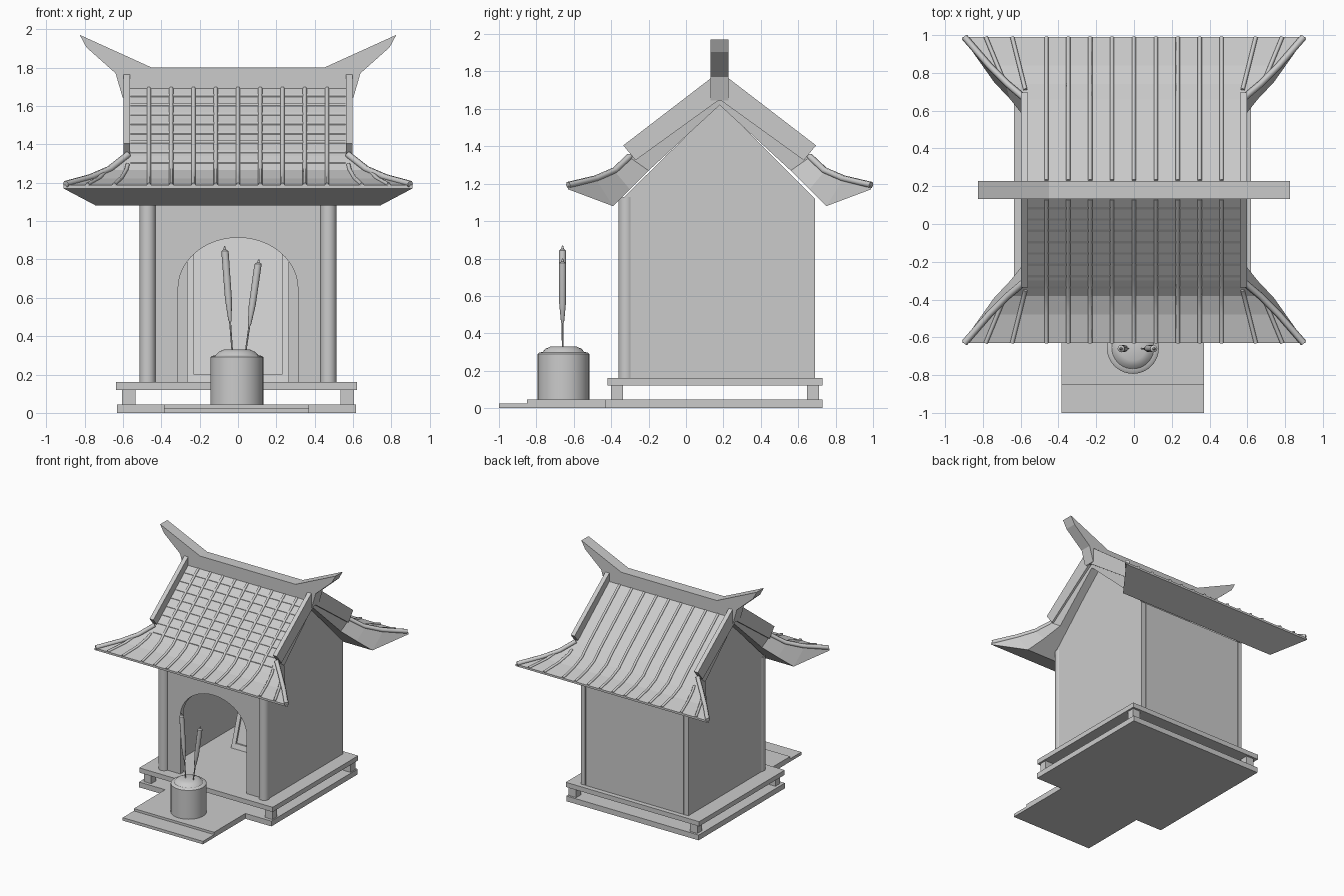
import bpy, bmesh, math
from mathutils import Vector

if "Cube" in bpy.data.objects:
    bpy.data.objects.remove(bpy.data.objects["Cube"])

CY = 0.18  # y of the roof ridge


def make(name, bm, smooth=False):
    bmesh.ops.remove_doubles(bm, verts=bm.verts, dist=1e-5)
    bmesh.ops.recalc_face_normals(bm, faces=bm.faces)
    me = bpy.data.meshes.new(name)
    bm.to_mesh(me)
    bm.free()
    ob = bpy.data.objects.new(name, me)
    bpy.context.collection.objects.link(ob)
    if smooth:
        bpy.ops.object.select_all(action='DESELECT')
        bpy.context.view_layer.objects.active = ob
        ob.select_set(True)
        bpy.ops.object.shade_smooth_by_angle(angle=math.radians(35))
    return ob


def prism(name, pts, axis, lo, hi):
    """Extrude a 2D outline along 'x' (outline in y,z) or 'y' (outline in x,z)."""
    bm = bmesh.new()
    co = (lambda p, t: (t, p[0], p[1])) if axis == 'x' else (lambda p, t: (p[0], t, p[1]))
    a = [bm.verts.new(co(p, lo)) for p in pts]
    b = [bm.verts.new(co(p, hi)) for p in pts]
    bm.faces.new(a)
    bm.faces.new(b[::-1])
    for i in range(len(pts)):
        j = (i + 1) % len(pts)
        bm.faces.new((a[i], a[j], b[j], b[i]))
    return make(name, bm)


def box(name, x0, x1, y0, y1, z0, z1):
    return prism(name, [(x0, z0), (x1, z0), (x1, z1), (x0, z1)], 'y', y0, y1)


def rings(name, centers, radii, n=24, smooth=True):
    """Horizontal rings joined into a capped round body."""
    bm = bmesh.new()
    loops = [[bm.verts.new((c[0] + r * math.cos(2 * math.pi * k / n),
                            c[1] + r * math.sin(2 * math.pi * k / n), c[2])) for k in range(n)]
             for c, r in zip(centers, radii)]
    for a, b in zip(loops, loops[1:]):
        for k in range(n):
            bm.faces.new((a[k], a[(k + 1) % n], b[(k + 1) % n], b[k]))
    bm.faces.new(loops[0][::-1])
    bm.faces.new(loops[-1])
    return make(name, bm, smooth)


def tube(name, pts, r, res=1):
    cu = bpy.data.curves.new(name, 'CURVE')
    cu.dimensions = '3D'
    cu.bevel_depth, cu.bevel_resolution, cu.use_fill_caps = r, res, True
    sp = cu.splines.new('POLY')
    sp.points.add(len(pts) - 1)
    for p, c in zip(sp.points, pts):
        p.co = (*c, 1)
    ob = bpy.data.objects.new(name, cu)
    bpy.context.collection.objects.link(ob)


# Base: two slabs separated by corner blocks, entrance platform and step
box("base_lower_slab", -.63, .615, -.43, .73, 0, .045)
box("base_upper_slab", -.635, .62, -.42, .73, .12, .16)
for sx in (-1, 1):
    for y in (-.37, .68):
        box("base_block", sx * .57 - .035, sx * .57 + .035, y - .032, y + .032, .045, .12)
box("entrance_platform", -.385, .37, -.85, -.43, 0, .045)
box("entrance_step", -.385, .37, -1, -.85, 0, .025)

# Walls, with an arched opening in front, and corner columns
arch = [(-.312 * math.cos(math.pi * k / 24), .65 + .263 * math.sin(math.pi * k / 24)) for k in range(25)]
prism("front_wall", [(-.48, .16), (-.312, .16)] + arch + [(.312, .16), (.48, .16), (.48, 1.13), (-.48, 1.13)],
      'y', -.33, -.29)
box("back_wall", -.46, .46, .65, .69, .16, 1.12)
gable = [(-.33, .16), (.69, .16), (.69, 1.12), (CY, 1.63), (-.33, 1.13)]
for s in (-1, 1):
    prism("side_wall", gable, 'x', s * .465, s * .505)
    rings("front_column", [(s * .471, -.32, .16), (s * .471, -.32, 1.13)], [.042] * 2)

# Framed panel leaning against the back inside
panel = [(.30, .16), (.60, 1.08), (.62, 1.08), (.32, .16)]
prism("inner_panel", panel, 'x', -.25, .25)
for s in (-1, 1):
    prism("inner_panel_frame", [(y - .015, z) for y, z in panel], 'x', s * .23, s * .265)
prism("inner_panel_rail", [(.285, .16), (.30, .2), (.32, .2), (.31, .16)], 'x', -.23, .23)

# Roof stations: distance from ridge, height, half width (upper and lower skins)
top = [(0, 1.73, .585), (.48, 1.34, .585), (.56, 1.265, .68), (.66, 1.222, .78), (.81, 1.187, .91)]
low = [(0, 1.62, .575), (.38, 1.27, .575), (.48, 1.17, .655), (.57, 1.08, .74), (.81, 1.17, .91)]


def on_roof(d):
    for a, b in zip(top, top[1:]):
        if d <= b[0] + 1e-6:
            return a[1] + (b[1] - a[1]) * (d - a[0]) / (b[0] - a[0])


bm = bmesh.new()
for s in (-1, 1):
    def V(p, side):
        return bm.verts.new((side * p[2], CY + s * p[0], p[1]))
    t = {e: [V(p, e) for p in top] for e in (-1, 1)}
    b = {e: [V(p, e) for p in low] for e in (-1, 1)}
    for i in range(4):
        for g in (t, b):
            bm.faces.new((g[-1][i], g[1][i], g[1][i + 1], g[-1][i + 1]))
        for e in (-1, 1):
            bm.faces.new((t[e][i], t[e][i + 1], b[e][i + 1], b[e][i]))
    bm.faces.new((t[-1][4], t[1][4], b[1][4], b[-1][4]))
make("roof", bm)

# Tile ribs, fanned eave ribs, hip bars and tile courses
for s in (-1, 1):
    def P(x, d, up=.002):
        return (x, CY + s * d, on_roof(d) + up)
    for k in range(-4, 5):
        tube("tile_rib", [P(k * .116, d) for d in (.05, .48, .56, .66, .81)], .011)
    for e in (-1, 1):
        for x0, d0, x1 in ((.575, .53, .645), (.69, .58, .785)):
            ds = [d0] + [d for d in (.56, .66, .81) if d > d0]
            tube("eave_rib", [P(e * (x0 + (x1 - x0) * (d - d0) / (.81 - d0)), d) for d in ds], .011)
        tube("hip_bar", [(e * (w - .012), CY + s * d, z + .006) for d, z, w in top[1:]], .018)
for k in range(8):
    d = .09 + k * .06
    z = on_roof(d)
    prism("tile_course", [(CY - d, z - .01), (CY - d, z + .006), (CY - d - .012, z - .006), (CY - d - .012, z - .02)],
          'x', -.56, .56)

# Gable boards and upswept ridge
half = [(.515, 1.405), (.45, 1.325)]
board = [(CY, 1.80)] + [(CY + d, z) for d, z in half] + [(CY, 1.65)] + [(CY - d, z) for d, z in half[::-1]]
for s in (-1, 1):
    prism("gable_board", board, 'x', s * .562, s * .598)
edge = [(.45, 1.80), (.825, 1.97), (.79, 1.905), (.638, 1.77), (.602, 1.645)]
prism("ridge", edge + [(-x, z) for x, z in edge[::-1]], 'y', CY - .048, CY + .048)

# Offering urn with two sticks
UX, UY = -.006, -.655
prof = [(.138, .045), (.138, .29), (.13, .297), (.112, .30), (.095, .318), (.068, .33)]
rings("urn", [(UX, UY, z) for r, z in prof], [r for r, z in prof], 40)
for name, a, b in (("left_stick", Vector((-.03, UY - .005, .32)), Vector((-.07, UY - .005, .87))),
                   ("right_stick", Vector((.04, UY - .005, .32)), Vector((.108, UY - .005, .80)))):
    st = [(0, .004), (.28, .005), (.30, .009), (.50, .018), (.95, .019), (.965, .008), (1, .003)]
    rings(name, [a.lerp(b, t) for t, r in st], [r for t, r in st], 12)
